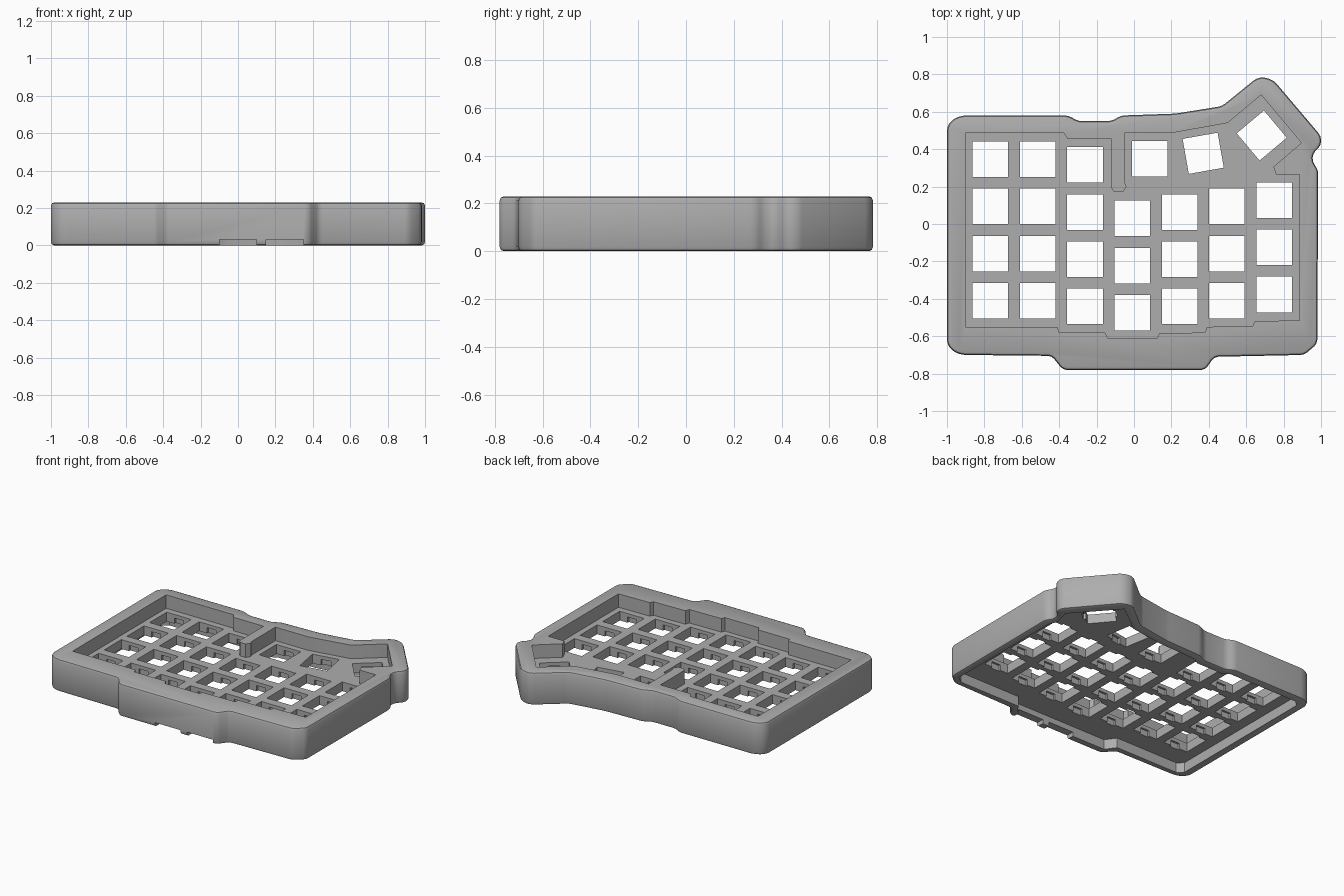
import bpy, bmesh, math
from mathutils import Matrix, Vector

cube = bpy.data.objects.get("Cube")
if cube:
    bpy.data.objects.remove(cube)

grey = bpy.data.materials.new("case_grey")
grey.use_nodes = True
grey.diffuse_color = (0.42, 0.42, 0.42, 1)
grey.node_tree.nodes["Principled BSDF"].inputs["Base Color"].default_value = (0.42, 0.42, 0.42, 1)

HEIGHT, PLATE_TOP, PLATE_BOTTOM = 0.23, 0.135, 0.07
KEY, PITCH = 0.19, 0.252


def make_object(name, bm):
    bmesh.ops.recalc_face_normals(bm, faces=bm.faces)
    mesh = bpy.data.meshes.new(name)
    bm.to_mesh(mesh)
    bm.free()
    mesh.materials.append(grey)
    ob = bpy.data.objects.new(name, mesh)
    bpy.context.collection.objects.link(ob)
    return ob


def prism(points, z0, z1, round_by=0.0, edge_bevel=0.0):
    """Extrude an outline, round its corners, then soften its rims."""
    bm = bmesh.new()
    face = bm.faces.new([bm.verts.new((x, y, z0)) for x, y in points])
    up = bmesh.ops.extrude_face_region(bm, geom=[face])["geom"]
    bmesh.ops.translate(bm, vec=(0, 0, z1 - z0), verts=[v for v in up if isinstance(v, bmesh.types.BMVert)])
    for offset, vertical in ((round_by, True), (edge_bevel, False)):
        if offset:
            edges = [e for e in bm.edges
                     if (abs(e.verts[0].co.z - e.verts[1].co.z) > 0.01) == vertical]
            bmesh.ops.bevel(bm, geom=edges, offset=offset, segments=2, profile=0.5,
                            affect='EDGES', clamp_overlap=True)
    return bm


def boxes(specs):
    """Separate boxes, each given as centre, size and turn about z."""
    bm = bmesh.new()
    for centre, size, turn in specs:
        m = Matrix.Translation(centre) @ Matrix.Rotation(math.radians(turn), 4, 'Z') @ Matrix.Diagonal((*size, 1))
        bmesh.ops.create_cube(bm, size=1, matrix=m)
    return bm


# Outer shell
outer = [(-1, -.64), (-.97, -.68), (-.92, -.70), (-.44, -.705), (-.38, -.78), (.38, -.78),
         (.43, -.71), (.91, -.70), (.98, -.64), (.985, .29), (.955, .33), (.955, .375),
         (1, .42), (1, .47), (.75, .765), (.70, .785), (.655, .78), (.47, .63), (.22, .59),
         (-.07, .58), (-.12, .55), (-.30, .55), (-.35, .58), (-.92, .58), (-.97, .56), (-1, .52)]
case = make_object("keyboard_case", prism(outer, 0, HEIGHT, 0.02, 0.018))

# Recess above the key plate
recess = [(-.90, .487), (-.375, .487), (-.355, .455), (-.12, .455), (-.12, .19), (-.105, .17),
          (-.06, .17), (-.04, .20), (-.05, .225), (-.05, .487), (.205, .487), (.50, .54),
          (.68, .69), (.895, .434), (.745, .305), (.76, .265), (.886, .265), (.886, -.515),
          (.645, -.52), (.635, -.545), (.39, -.55), (.38, -.58), (.135, -.585), (.125, -.61),
          (-.14, -.61), (-.155, -.58), (-.40, -.58), (-.41, -.55), (-.90, -.55)]
# Hollow underneath
hollow = [(-.94, -.62), (-.90, -.655), (-.41, -.655), (-.36, -.725), (.36, -.725), (.41, -.655),
          (.89, -.655), (.935, -.62), (.935, .26), (.91, .33), (.94, .44), (.69, .725),
          (.48, .57), (.23, .535), (-.06, .525), (-.11, .495), (-.31, .495), (-.36, .525),
          (-.90, .525), (-.94, .49)]

# Key positions: first key and number of keys in each column, then the thumb keys
columns = [(-.41, 4), (-.41, 4), (-.44, 4), (-.474, 3), (-.44, 3), (-.41, 3), (-.377, 3)]
keys = [(-.768 + .253 * i, y + PITCH * j, 0) for i, (y, n) in enumerate(columns) for j in range(n)]
keys += [(.083, .348, 0), (.37, .378, 10), (.683, .473, 40)]
middle = (PLATE_TOP + PLATE_BOTTOM) / 2
holes = [((x, y, middle), (KEY, KEY, 0.2), a) for x, y, a in keys]
clips = [((x, y, PLATE_BOTTOM), (0.07, KEY + 0.03, 0.08), a) for x, y, a in keys]

cutters = [
    make_object("recess_cutter", prism(recess, PLATE_TOP, HEIGHT + 0.1)),
    make_object("hollow_cutter", prism(hollow, -0.1, PLATE_BOTTOM)),
    make_object("key_hole_cutter", boxes(holes)),
    make_object("clip_notch_cutter", boxes(clips)),
    # Two finger notches under the front wall
    make_object("front_notch_cutter", boxes([((x, -.77, 0), (.2, .14, .06), 0) for x in (0, .25)])),
]
for cutter in cutters:
    mod = case.modifiers.new(cutter.name, 'BOOLEAN')
    mod.operation, mod.solver, mod.object = 'DIFFERENCE', 'EXACT', cutter

# Bake the cuts and drop the cutters
bpy.context.view_layer.update()
case_mesh = bpy.data.meshes.new_from_object(case.evaluated_get(bpy.context.evaluated_depsgraph_get()))
case.modifiers.clear()
case.data = case_mesh
for cutter in cutters:
    bpy.data.objects.remove(cutter)

bpy.ops.object.select_all(action='DESELECT')
case.select_set(True)
bpy.context.view_layer.objects.active = case
bpy.ops.object.shade_smooth_by_angle(angle=math.radians(30))
